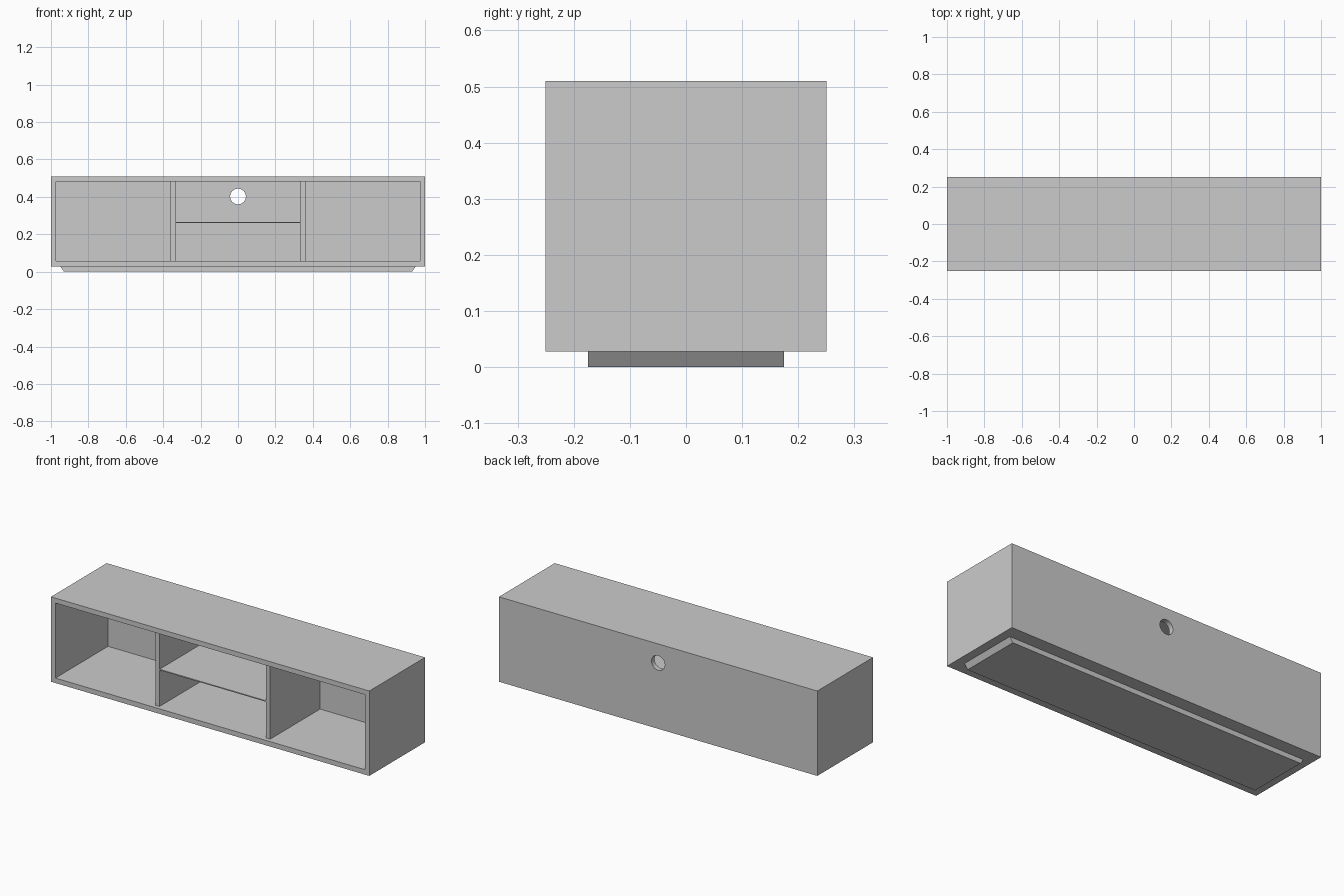
import bpy, bmesh
from mathutils import Vector

if "Cube" in bpy.data.objects:
    bpy.data.objects.remove(bpy.data.objects["Cube"])


def add_object(name, bm):
    bmesh.ops.recalc_face_normals(bm, faces=bm.faces)
    mesh = bpy.data.meshes.new(name)
    bm.to_mesh(mesh)
    bm.free()
    obj = bpy.data.objects.new(name, mesh)
    bpy.context.collection.objects.link(obj)
    return obj


def box_mesh(x, y, z):
    """Box from (min, max) pairs on each axis."""
    bm = bmesh.new()
    bmesh.ops.create_cube(bm, size=1)
    for v in bm.verts:
        v.co = Vector([r[0] + (c + 0.5) * (r[1] - r[0]) for c, r in zip(v.co, (x, y, z))])
    return bm


BASE, TOP, WALL = 0.028, 0.51, 0.028
FRONT, BACK = -0.225, 0.222   # recessed shelf front and inner face of the back

# Cabinet shell: box with an inset front pushed in to the back panel
bm = box_mesh((-1, 1), (-0.25, 0.25), (BASE, TOP))
bm.normal_update()
front = min(bm.faces, key=lambda f: f.calc_center_median().y)
bmesh.ops.inset_region(bm, faces=[front], thickness=WALL, use_even_offset=True)
res = bmesh.ops.extrude_face_region(bm, geom=[front])
for v in [g for g in res["geom"] if isinstance(g, bmesh.types.BMVert)]:
    v.co.y = BACK
if front.is_valid:
    bmesh.ops.delete(bm, geom=[front], context='FACES_ONLY')
cabinet = add_object("cabinet_shell", bm)

# Round cable hole through the back panel
bpy.ops.mesh.primitive_cylinder_add(vertices=32, radius=0.042, depth=0.2,
                                    location=(0, 0.25, 0.402), rotation=(1.570796, 0, 0))
cutter = bpy.context.object
cutter.name = "cable_hole_cutter"
cutter.hide_render = True
cutter.hide_viewport = True
cut = cabinet.modifiers.new("cable_hole", 'BOOLEAN')
cut.operation = 'DIFFERENCE'
cut.solver = 'EXACT'
cut.object = cutter

# Upright dividers
for side, x in (("left", (-0.36, -0.335)), ("right", (0.335, 0.36))):
    add_object(side + "_divider", box_mesh(x, (FRONT, BACK), (BASE + WALL, TOP - WALL)))

# Thin centre shelf
add_object("centre_shelf", box_mesh((-0.335, 0.335), (FRONT, BACK), (0.261, 0.267)))

# Plinth with ends sloping inward toward the floor
bm = box_mesh((-0.95, 0.95), (-0.175, 0.175), (0, BASE))
for v in bm.verts:
    if v.co.z < 0.01:
        v.co.x *= 0.93 / 0.95
add_object("plinth", bm)
